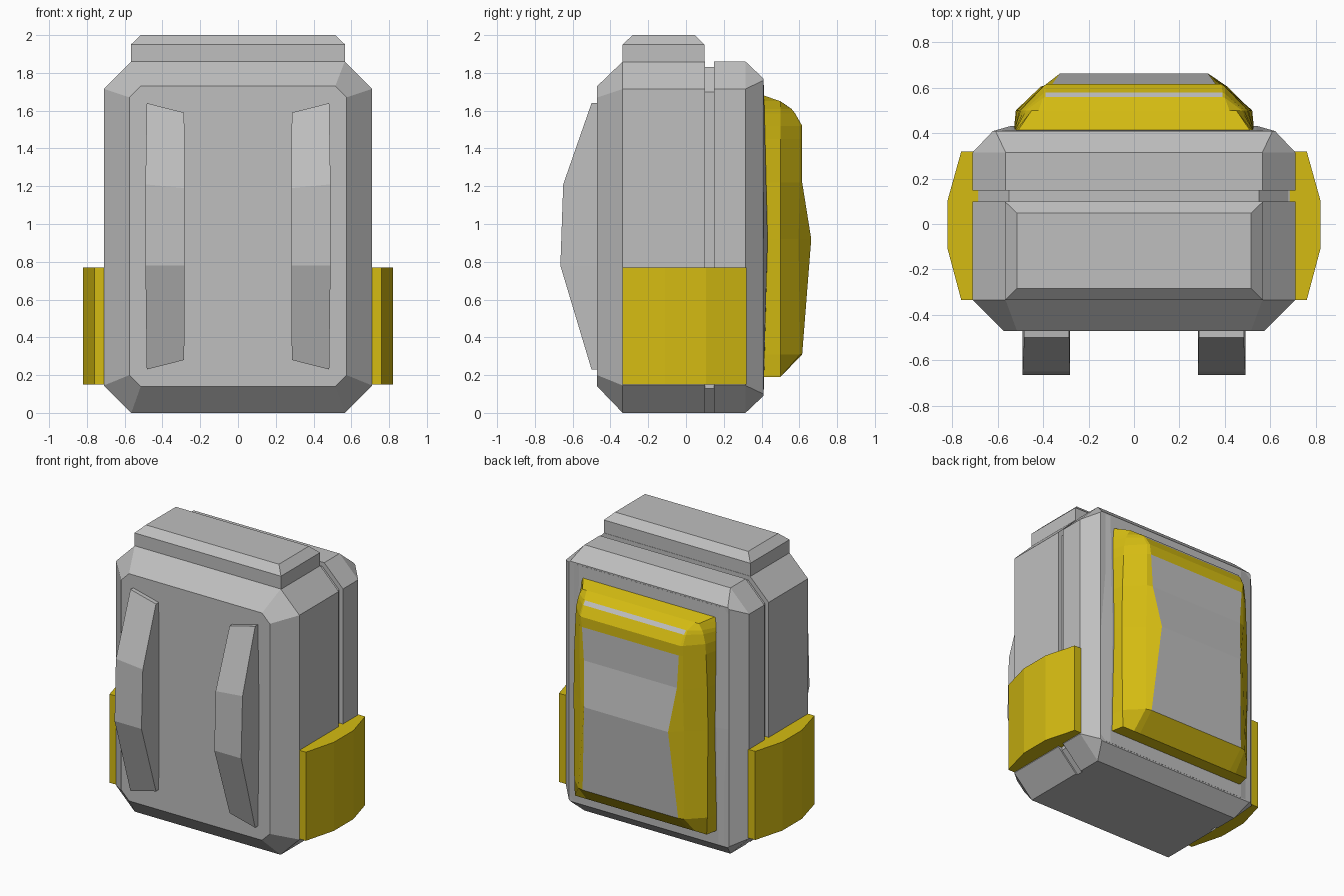
import bpy, bmesh


def material(name, rgb):
    m = bpy.data.materials.new(name)
    m.diffuse_color = (*rgb, 1)
    return m


GREY = material("light grey", (0.52, 0.52, 0.52))
YELLOW = material("yellow", (0.66, 0.50, 0.006))


def loft(name, rings, mats, rule=None):
    """Skin a list of equal-length closed rings and cap both ends."""
    bm = bmesh.new()
    vs = [[bm.verts.new(p) for p in r] for r in rings]
    n = len(rings[0])
    for i in range(len(vs) - 1):
        for j in range(n):
            k = (j + 1) % n
            f = bm.faces.new((vs[i][j], vs[i][k], vs[i + 1][k], vs[i + 1][j]))
            if rule and rule(i, j):
                f.material_index = 1
    bm.faces.new(vs[0])
    bm.faces.new(vs[-1])
    bmesh.ops.remove_doubles(bm, verts=bm.verts, dist=0.0005)
    bmesh.ops.recalc_face_normals(bm, faces=bm.faces)
    me = bpy.data.meshes.new(name)
    bm.to_mesh(me)
    bm.free()
    for m in mats:
        me.materials.append(m)
    ob = bpy.data.objects.new(name, me)
    bpy.context.collection.objects.link(ob)
    return ob


def mirror_x(ob):
    ob.modifiers.new("mirror", 'MIRROR').use_axis[0] = True


def octagon(y, x, z0, z1, cut):
    half = [(x - cut, z0), (x, z0 + cut), (x, z1 - cut), (x - cut, z1)]
    pts = half + [(-a, b) for a, b in reversed(half)]
    return [(a, y, b) for a, b in pts]


def rect(z, x, y0, y1):
    return [(-x, y0, z), (x, y0, z), (x, y1, z), (-x, y1, z)]


# Main body: chamfered shell with a seam groove near the back
loft("body", [
    octagon(-0.47, 0.575, 0.14, 1.73, 0.06),
    octagon(-0.335, 0.71, 0.0, 1.86, 0.145),
    octagon(0.10, 0.71, 0.0, 1.86, 0.145),
    octagon(0.10, 0.68, 0.0, 1.83, 0.13),
    octagon(0.147, 0.68, 0.0, 1.83, 0.13),
    octagon(0.147, 0.71, 0.0, 1.86, 0.145),
    octagon(0.315, 0.71, 0.0, 1.86, 0.145),
    octagon(0.41, 0.62, 0.09, 1.77, 0.01),
], [GREY])

# Lid on top
loft("lid", [rect(1.84, 0.567, -0.335, 0.098), rect(1.95, 0.567, -0.335, 0.098),
             rect(2.0, 0.515, -0.283, 0.048)], [GREY])

# Shoulder straps: arched bands on the front
strap = loft("shoulder_straps", [
    [(xi, -0.45, zi), (xo, -0.45, zo), (xo, y, zo), (xi, y, zi)]
    for zi, zo, xi, xo, y in [
        (0.28, 0.23, 0.285, 0.483, -0.50), (0.78, 0.78, 0.282, 0.49, -0.665),
        (1.19, 1.21, 0.282, 0.49, -0.65), (1.59, 1.64, 0.285, 0.483, -0.50)]
], [GREY])
mirror_x(strap)

# Side pockets
outline = [(0.685, -0.335), (0.76, -0.335), (0.82, -0.11),
           (0.82, 0.105), (0.76, 0.32), (0.685, 0.32)]
pocket = loft("side_pockets", [[(x, y, z) for x, y in outline]
                               for z in (0.15, 0.77)], [YELLOW])
mirror_x(pocket)

# Slightly swollen backing around the back pocket
loft("back_padding", [
    [(-0.62, 0.40, z), (0.62, 0.40, z), (0.62, 0.409, z),
     (0.54, y, z), (-0.54, y, z), (-0.62, 0.409, z)]
    for z, y in [(0.10, 0.411), (0.92, 0.432), (1.76, 0.411)]], [GREY])

# Back pocket: yellow frame, grey panel and zip slot; rows are z, then x, y of
# the side edge, the shoulder edge and the panel edge
rows = [
    (0.19, 0.51, 0.50, 0.42, 0.50, 0.37, 0.50),
    (0.31, 0.515, 0.50, 0.41, 0.605, 0.37, 0.615),
    (0.92, 0.52, 0.50, 0.40, 0.595, 0.325, 0.663),
    (1.22, 0.515, 0.50, 0.40, 0.605, 0.36, 0.615),
    (1.45, 0.505, 0.50, 0.40, 0.605, 0.375, 0.615),
    (1.52, 0.50, 0.50, 0.40, 0.605, 0.385, 0.615),
    (1.585, 0.485, 0.50, 0.40, 0.573, 0.39, 0.578),
    (1.61, 0.475, 0.50, 0.40, 0.555, 0.39, 0.558),
    (1.65, 0.45, 0.50, 0.42, 0.50, 0.39, 0.50),
    (1.68, 0.51, 0.412, 0.42, 0.412, 0.39, 0.412),
]
rings = []
for z, bx, by, cx, cy, dx, dy in rows:
    half = [(0.53, 0.40), (bx, by), (cx, cy), (dx, dy)]
    rings.append([(x, y, z) for x, y in half] +
                 [(-x, y, z) for x, y in reversed(half)])
loft("back_pocket", rings, [YELLOW, GREY],
     lambda i, j: j == 3 and i in (1, 2, 3, 6))
